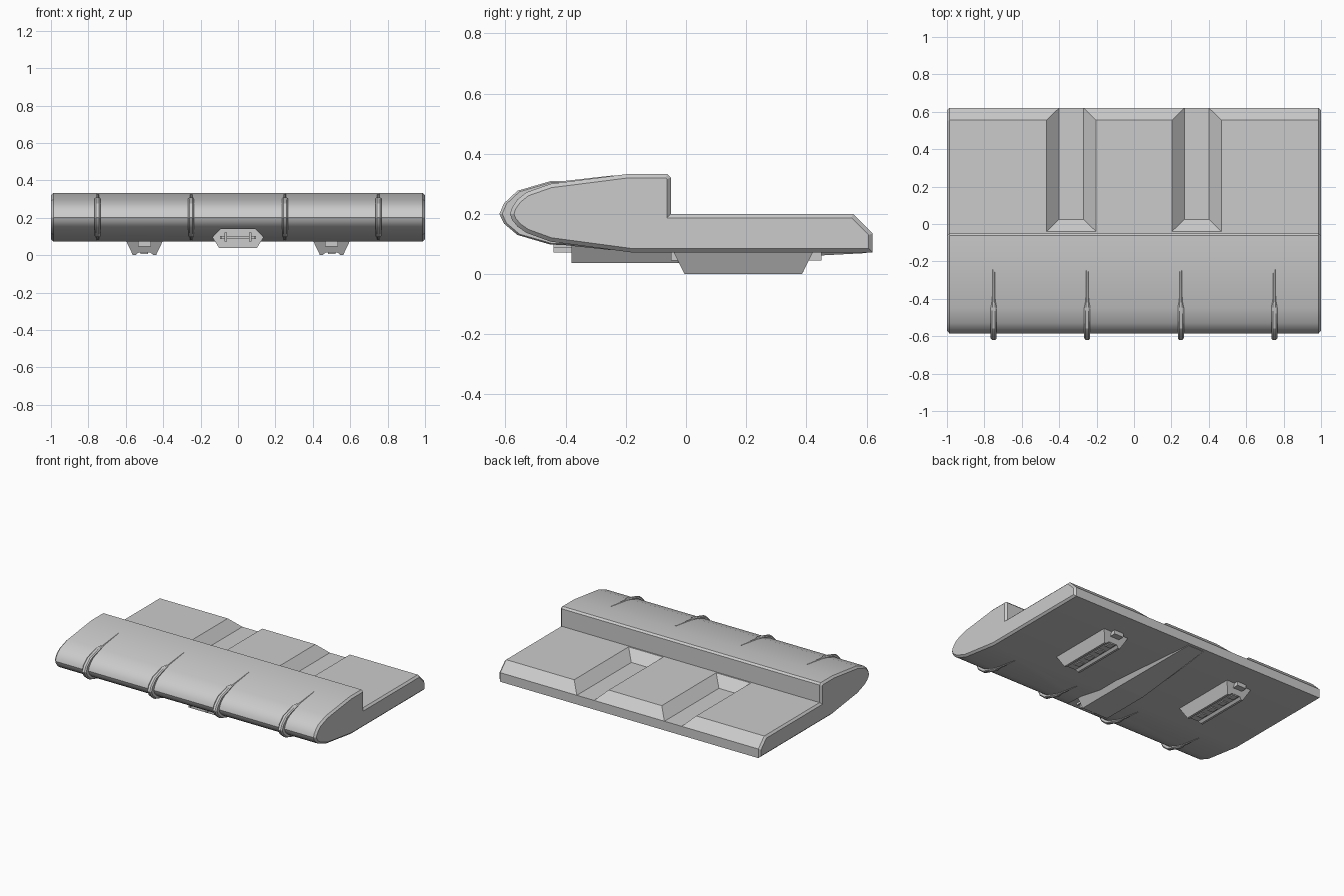
import bpy, bmesh
from mathutils import Vector

if "Cube" in bpy.data.objects:
    bpy.data.objects.remove(bpy.data.objects["Cube"])


def loft(name, rings, smooth=False, bevel_ends=0):
    """Skin equal-length rings of points and cap both ends."""
    bm = bmesh.new()
    vs = [[bm.verts.new(p) for p in r] for r in rings]
    n = len(rings[0])
    for a, b in zip(vs, vs[1:]):
        for i in range(n):
            j = (i + 1) % n
            bm.faces.new((a[i], a[j], b[j], b[i]))
    caps = [bm.faces.new(vs[0]), bm.faces.new(vs[-1])]
    bmesh.ops.recalc_face_normals(bm, faces=bm.faces)
    if bevel_ends:
        edges = [e for f in caps for e in f.edges]
        bmesh.ops.bevel(bm, geom=edges, offset=bevel_ends, segments=1,
                        affect='EDGES', clamp_overlap=True)
    me = bpy.data.meshes.new(name)
    bm.to_mesh(me)
    bm.free()
    ob = bpy.data.objects.new(name, me)
    bpy.context.collection.objects.link(ob)
    if smooth:
        bpy.ops.object.select_all(action='DESELECT')
        ob.select_set(True)
        bpy.context.view_layer.objects.active = ob
        bpy.ops.object.shade_smooth_by_angle(angle=0.45)
    return ob


def box(name, x0, x1, y0, y1, z0, z1):
    return loft(name, [[(x0, y, z0), (x1, y, z0), (x1, y, z1), (x0, y, z1)]
                       for y in (y0, y1)])


def cut(target, cutter):
    cutter.hide_render = True
    m = target.modifiers.new("cut", 'BOOLEAN')
    m.operation = 'DIFFERENCE'
    m.solver = 'EXACT'
    m.object = cutter
    bpy.context.view_layer.objects.active = target
    bpy.ops.object.modifier_apply(modifier=m.name)
    bpy.data.objects.remove(cutter)


# Main wing: side profile with rounded nose, step and chamfered rear deck
profile = [(-0.585, 0.2), (-0.578, 0.222), (-0.56, 0.248), (-0.53, 0.272),
           (-0.45, 0.3), (-0.19, 0.333), (-0.062, 0.333), (-0.05, 0.321),
           (-0.05, 0.2), (0.555, 0.2), (0.62, 0.135), (0.62, 0.072),
           (-0.18, 0.072), (-0.45, 0.108), (-0.53, 0.137), (-0.56, 0.158),
           (-0.578, 0.18)]
wing = loft("wing_body", [[(x, y, z) for y, z in profile] for x in (-1, 1)],
            smooth=True, bevel_ends=0.013)

# Sloped notches in the rear deck
for s in (-1, 1):
    c = s * 0.335
    cut(wing, loft("notch_cutter", [
        [(c - w, y, z), (c + w, y, z), (c + w, 0.75, z), (c - w, 0.75, z)]
        for w, y, z in ((0.066, 0.025, 0.135), (0.134, -0.042, 0.202))]))

# Hexagonal recess under the nose
hexagon = [(-0.137, 0.095), (-0.092, 0.14), (0.092, 0.14),
           (0.137, 0.095), (0.1, 0.037), (-0.1, 0.037)]
cut(wing, loft("recess_cutter", [[(x, y, z) for x, z in hexagon]
                                 for y in (-0.75, -0.376)]))

# Central keel pod tapering to the rear
rear = [(-0.08, 0.085), (-0.06, 0.1), (0.06, 0.1),
        (0.08, 0.085), (0.06, 0.07), (-0.06, 0.07)]
loft("keel_pod", [[(x, -0.38, z) for x, z in hexagon],
                  [(x, -0.03, z) for x, z in hexagon],
                  [(x, 0.6, z) for x, z in rear]])

# Crossbar and uprights on the front of the keel pod
box("keel_crossbar", -0.095, 0.095, -0.41, -0.37, 0.09, 0.099)
for s in (-1, 1):
    box("keel_upright", s * 0.065 - 0.006, s * 0.065 + 0.006,
        -0.44, -0.37, 0.072, 0.12)
    box("crossbar_tip", s * 0.092 - 0.005, s * 0.092 + 0.005,
        -0.44, -0.37, 0.087, 0.102)

# Landing skids with a grooved sole and a block through the middle
section = [(-0.1, 0.08), (-0.062, 0), (-0.047, 0), (-0.032, 0.014),
           (0.032, 0.014), (0.047, 0), (0.062, 0), (0.1, 0.08)]
for s in (-1, 1):
    c = s * 0.5
    loft("skid", [[(c + x, y0 + k * (0.08 - z), z) for x, z in section]
                  for y0, k in ((-0.045, 0.5), (0.425, -0.5))])
    box("skid_block", c - 0.035, c + 0.035, -0.05, 0.45, 0.045, 0.08)
    for i in range(4):
        y = 0.04 + 0.1 * i
        box("skid_lug", c - 0.02, c + 0.02, y, y + 0.05, 0.007, 0.02)

# Ribs wrapped over the nose: y, z, half width
path = [(-0.24, 0.328, 0.008), (-0.41, 0.309, 0.009), (-0.45, 0.309, 0.016),
        (-0.56, 0.277, 0.016), (-0.605, 0.235, 0.016), (-0.62, 0.2, 0.016),
        (-0.605, 0.168, 0.016), (-0.56, 0.13, 0.016), (-0.45, 0.098, 0.016),
        (-0.41, 0.097, 0.009), (-0.25, 0.08, 0.008)]
for x in (-0.75, -0.25, 0.25, 0.75):
    rings = []
    for y, z, w in path:
        inner = Vector((y, z)) + (Vector((-0.4, 0.2)) - Vector((y, z))) * 0.3
        mid = Vector((y, z)).lerp(inner, 0.14)
        rings.append([(x - w, *inner), (x - w, *mid), (x - w * 0.5, y, z),
                      (x + w * 0.5, y, z), (x + w, *mid), (x + w, *inner)])
    loft("nose_rib", rings, smooth=True)
